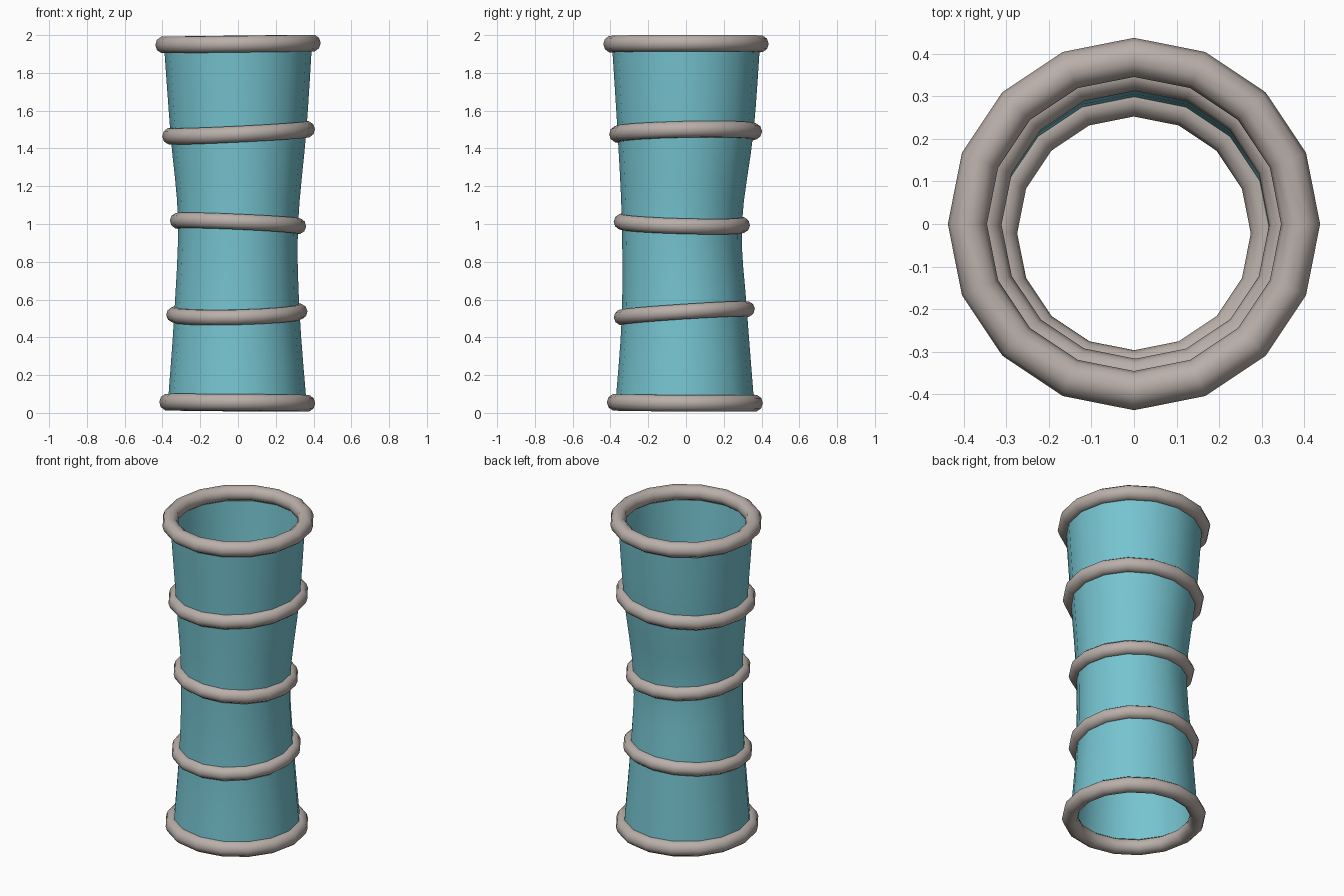
import bpy, bmesh, math
from mathutils import Vector, Quaternion

if "Cube" in bpy.data.objects:
    bpy.data.objects.remove(bpy.data.objects["Cube"])

SIDES = 16
# hoops from bottom to top: centre, radius, tube radius, slope along x, slope along y
HOOPS = [
    ((-0.004, -0.006, 0.054), 0.367, 0.046, -0.008, -0.006),
    ((-0.006, -0.009, 0.528), 0.332, 0.042, 0.025, 0.065),
    ((0.000, -0.022, 1.003), 0.318, 0.043, -0.045, -0.028),
    ((0.003, -0.002, 1.483), 0.360, 0.045, 0.050, 0.020),
    ((0.000, 0.000, 1.953), 0.392, 0.046, 0.012, 0.002),
]


def material(name, rgb):
    m = bpy.data.materials.new(name)
    m.diffuse_color = (*rgb, 1)
    m.use_nodes = True
    m.node_tree.nodes["Principled BSDF"].inputs["Base Color"].default_value = m.diffuse_color
    return m


def tilt(a, b):
    return Vector((0, 0, 1)).rotation_difference(Vector((-a, -b, 1)))


def loop_points(hoop):
    c, r, _, a, b = hoop
    q = tilt(a, b)
    return [Vector(c) + q @ Vector((r * math.cos(t), r * math.sin(t), 0))
            for t in (2 * math.pi * i / SIDES for i in range(SIDES))]


def spline(p0, p1, p2, p3, t):
    return 0.5 * (2 * p1 + (p2 - p0) * t + (2 * p0 - 5 * p1 + 4 * p2 - p3) * t * t
                  + (3 * p1 - p0 - 3 * p2 + p3) * t ** 3)


stone = material("warm_grey", (0.49, 0.43, 0.40))
teal = material("teal", (0.18, 0.55, 0.63))

# Hoops, each slightly tilted
for n, (c, r, tube, a, b) in enumerate(HOOPS):
    bpy.ops.mesh.primitive_torus_add(major_segments=SIDES, minor_segments=10,
                                     major_radius=r, minor_radius=tube, location=c)
    hoop = bpy.context.object
    hoop.name = f"hoop_{n + 1}"
    hoop.rotation_euler = tilt(a, b).to_euler()
    hoop.data.materials.append(stone)
    bpy.ops.object.shade_smooth()

# Open sleeve lofted smoothly through the hoop centre lines
loops = [loop_points(h) for h in HOOPS]
STEPS = 4
rows = []
last = len(loops) - 1
for k in range(last):
    p0, p1, p2, p3 = (loops[min(max(j, 0), last)] for j in range(k - 1, k + 3))
    for s in range(STEPS):
        rows.append([spline(*p, s / STEPS) for p in zip(p0, p1, p2, p3)])
rows.append(loops[-1])

bm = bmesh.new()
grid = [[bm.verts.new(p) for p in row] for row in rows]
for lo, hi in zip(grid, grid[1:]):
    for i in range(SIDES):
        j = (i + 1) % SIDES
        bm.faces.new((lo[i], lo[j], hi[j], hi[i])).smooth = True
mesh = bpy.data.meshes.new("sleeve")
bm.to_mesh(mesh)
bm.free()
mesh.materials.append(teal)
bpy.context.collection.objects.link(bpy.data.objects.new("sleeve", mesh))
